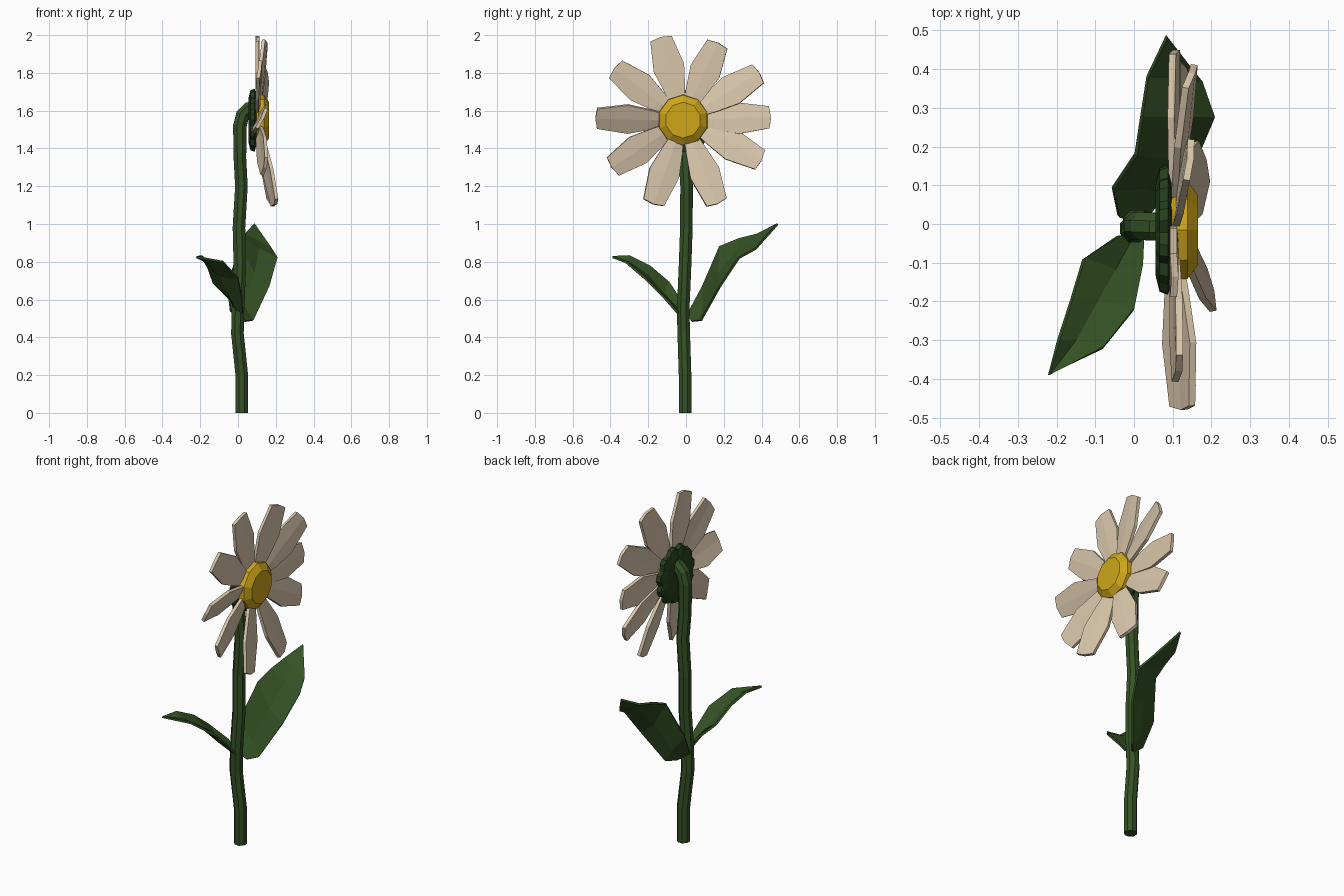
import bpy, bmesh, math
from mathutils import Vector

if "Cube" in bpy.data.objects:
    bpy.data.objects.remove(bpy.data.objects["Cube"])

HEAD = Vector((0.09, -0.015, 1.55))


def material(name, rgb):
    m = bpy.data.materials.new(name)
    m.diffuse_color = (*rgb, 1)
    m.use_nodes = True
    m.node_tree.nodes["Principled BSDF"].inputs["Base Color"].default_value = m.diffuse_color
    return m


GREEN = material("stem_green", (0.035, 0.085, 0.018))
DARK = material("calyx_green", (0.018, 0.05, 0.012))
CREAM = material("petal_cream", (0.70, 0.57, 0.41))
YELLOW = material("center_yellow", (0.62, 0.38, 0.01))


def make_object(name, verts, faces, mat, thickness=0):
    me = bpy.data.meshes.new(name)
    me.from_pydata([tuple(v) for v in verts], [], faces)
    bm = bmesh.new()
    bm.from_mesh(me)
    bmesh.ops.recalc_face_normals(bm, faces=bm.faces)
    bm.to_mesh(me)
    bm.free()
    me.materials.append(mat)
    ob = bpy.data.objects.new(name, me)
    bpy.context.collection.objects.link(ob)
    if thickness:
        s = ob.modifiers.new("thickness", 'SOLIDIFY')
        s.thickness = thickness
        s.offset = 0
    return ob


def loft(name, rings, mat):
    """Closed rings of equal size joined into a capped solid."""
    n = len(rings[0])
    verts = [v for r in rings for v in r]
    faces = [(i * n + j, i * n + (j + 1) % n, (i + 1) * n + (j + 1) % n, (i + 1) * n + j)
             for i in range(len(rings) - 1) for j in range(n)]
    faces += [tuple(range(n)), tuple(range(len(verts) - n, len(verts)))]
    return make_object(name, verts, faces, mat)


def head_ring(x, radii):
    n = len(radii)
    return [Vector((x, HEAD.y + r * math.cos(2 * math.pi * (i + 0.5) / n),
                    HEAD.z + r * math.sin(2 * math.pi * (i + 0.5) / n)))
            for i, r in enumerate(radii)]


# Stem: eight-sided tube that bends forward into the head
path = [Vector(p) for p in [(0.02, -0.005, 0), (0.02, -0.005, 0.2), (-0.003, -0.012, 0.42),
                            (0.0, -0.015, 0.55), (0.01, -0.005, 0.78), (0.005, 0.002, 0.98),
                            (0.018, 0.003, 1.2), (0.01, -0.005, 1.35), (0.01, -0.005, 1.52),
                            (0.025, -0.005, 1.58), (0.055, -0.007, 1.61), (0.09, -0.008, 1.61)]]
rings = []
for i, p in enumerate(path):
    t = (path[min(i + 1, len(path) - 1)] - path[max(i - 1, 0)]).normalized()
    if i == 0:
        t = Vector((0, 0, 1))
    side = Vector((0, 1, 0))
    other = side.cross(t).normalized()
    side = t.cross(other)
    r = 0.036 if i < 8 else 0.039
    rings.append([p + r * (math.cos(a) * side + math.sin(a) * other)
                  for a in [(k + 0.5) * math.pi / 4 for k in range(8)]])
loft("stem", rings, GREEN)

# Leaves: rows of left edge, midrib, right edge, ending in a point
def leaf(name, rows, tip):
    verts = [p for row in rows for p in row] + [tip]
    faces = [(3 * i + j, 3 * i + j + 1, 3 * i + j + 4, 3 * i + j + 3)
             for i in range(len(rows) - 1) for j in range(2)]
    k = 3 * len(rows)
    faces += [(k - 3, k - 2, k), (k - 2, k - 1, k)]
    make_object(name, verts, faces, GREEN, 0.012)


leaf("large_leaf", [
    [(-0.04, 0.02, 0.54), (0.0, 0.01, 0.51), (0.04, 0.03, 0.485)],
    [(-0.055, 0.09, 0.67), (0.025, 0.095, 0.57), (0.08, 0.08, 0.49)],
    [(0.005, 0.18, 0.88), (0.085, 0.175, 0.74), (0.165, 0.18, 0.67)],
    [(0.02, 0.28, 0.92), (0.11, 0.28, 0.865), (0.207, 0.28, 0.82)],
    [(0.035, 0.38, 0.945), (0.10, 0.38, 0.91), (0.175, 0.37, 0.87)]], (0.085, 0.485, 1.0))
leaf("small_leaf", [
    [(-0.04, -0.03, 0.60), (0.0, -0.03, 0.53), (0.025, -0.045, 0.53)],
    [(-0.13, -0.09, 0.69), (-0.05, -0.12, 0.63), (0.022, -0.11, 0.605)],
    [(-0.16, -0.19, 0.775), (-0.095, -0.20, 0.725), (0.0, -0.22, 0.715)],
    [(-0.195, -0.30, 0.83), (-0.15, -0.30, 0.795), (-0.08, -0.32, 0.80)]], (-0.22, -0.39, 0.825))

# Calyx: scalloped disc behind the petals
scallop = [1.0, 1.0, 0.9] * 11
loft("calyx", [head_ring(0.055, [0.115 * s for s in scallop]),
               head_ring(0.066, [0.160 * s for s in scallop]),
               head_ring(0.088, [0.168 * s for s in scallop]),
               head_ring(0.098, [0.130 * s for s in scallop])], DARK)

# Yellow center: faceted ten-sided button
loft("flower_center", [head_ring(x, [r] * 10) for x, r in
                       [(0.085, 0.12), (0.108, 0.136), (0.138, 0.133), (0.165, 0.095)]], YELLOW)

# Petals: tip position (y, z, x) and forward twist of the right-hand edge
petals = [(-0.135, 1.99, 0.102, 0.0), (0.17, 1.96, 0.142, 0.1), (0.39, 1.80, 0.145, 0.2),
          (0.45, 1.565, 0.105, 0.1), (0.40, 1.335, 0.125, 0.2), (0.165, 1.105, 0.175, 0.25),
          (-0.175, 1.105, 0.195, 0.2), (-0.395, 1.30, 0.14, 0.2), (-0.48, 1.56, 0.125, 0.45),
          (-0.38, 1.825, 0.112, 0.1)]
sections = [(0.15, 0.028), (0.36, 0.055), (0.63, 0.083), (0.98, 0.058)]
for n, (y, z, x, twist) in enumerate(petals):
    base = HEAD + Vector((0.012, 0, 0))
    axis = Vector((x, y, z)) - base
    across = Vector((1, 0, 0)).cross(axis).normalized()
    side = (-across * math.cos(twist) + Vector((1, 0, 0)) * math.sin(twist)).normalized()
    verts = []
    for t, w in sections:
        mid = base + axis * t
        verts += [mid - side * w, mid + Vector((0.004, 0, 0)) + axis * (0.02 if t > 0.9 else 0),
                  mid + side * w]
    faces = [(3 * i + j, 3 * i + j + 1, 3 * i + j + 4, 3 * i + j + 3)
             for i in range(3) for j in range(2)]
    make_object(f"petal_{n + 1}", verts, faces, CREAM, 0.018)
